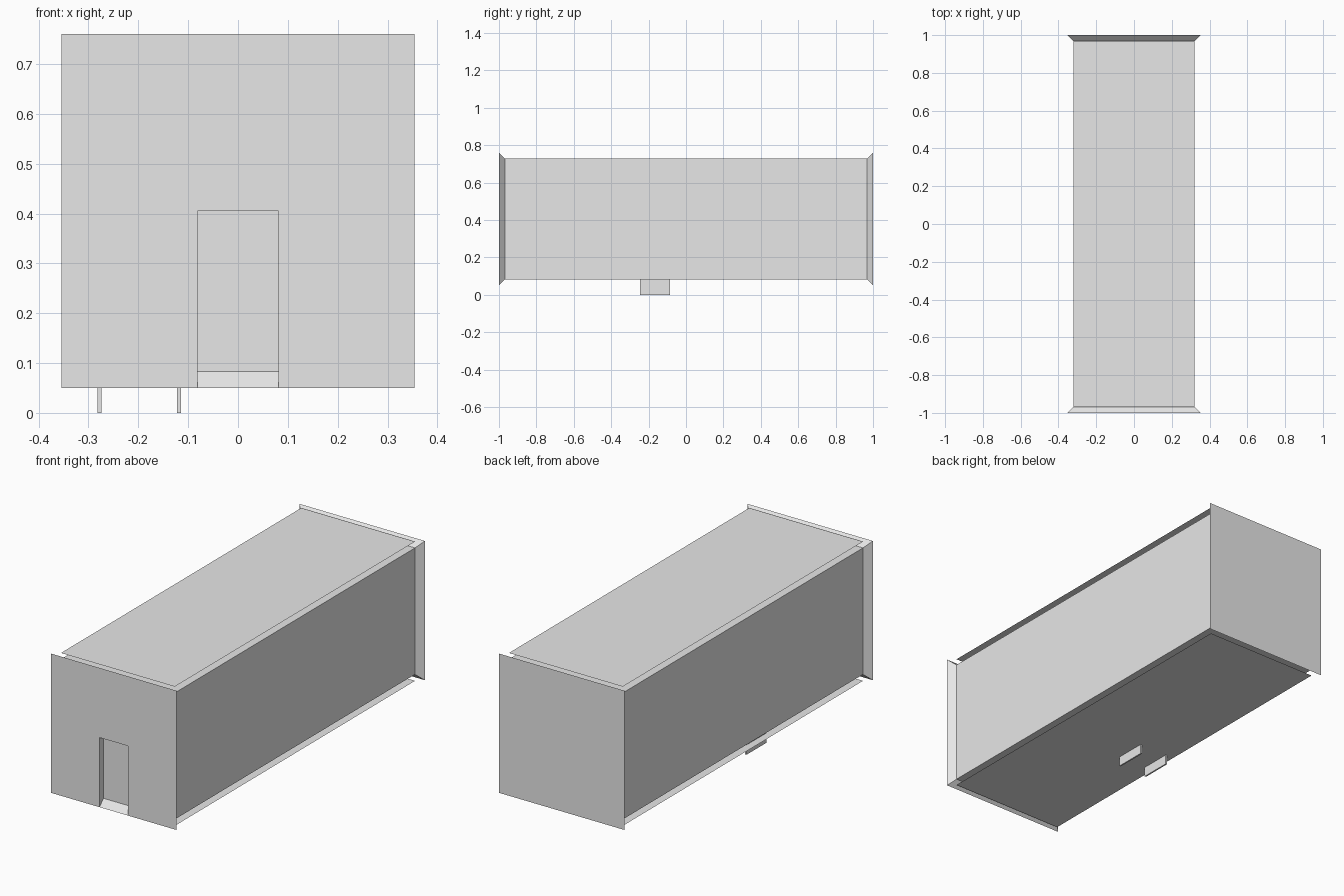
import bpy
import bmesh

cube = bpy.data.objects.get("Cube")
if cube:
    bpy.data.objects.remove(cube, do_unlink=True)

# Single flat colour
grey = bpy.data.materials.new("light_grey")
grey.use_nodes = True
colour = (0.8, 0.8, 0.8, 1)
grey.diffuse_color = colour
grey.node_tree.nodes["Principled BSDF"].inputs["Base Color"].default_value = colour

# Half width, half length, bottom and top of the body; outer rim of the ends
W, L, Z0, Z1 = 0.321, 0.968, 0.083, 0.728
RW, RL, R0, R1 = 0.354, 1.0, 0.05, 0.76
DOOR_W, DOOR_TOP = 0.081, 0.405


def finish(name, bm):
    mesh = bpy.data.meshes.new(name)
    bm.to_mesh(mesh)
    bm.free()
    obj = bpy.data.objects.new(name, mesh)
    bpy.context.collection.objects.link(obj)
    mesh.materials.append(grey)
    return obj


def box(name, x0, x1, y0, y1, z0, z1):
    bm = bmesh.new()
    bmesh.ops.create_cube(bm, size=1)
    for v in bm.verts:
        v.co.x = x1 if v.co.x > 0 else x0
        v.co.y = y1 if v.co.y > 0 else y0
        v.co.z = z1 if v.co.z > 0 else z0
    return finish(name, bm)


def sheet(name, z, flip=False):
    bm = bmesh.new()
    bmesh.ops.create_grid(bm, x_segments=1, y_segments=1, size=1)
    for v in bm.verts:
        v.co = (v.co.x * W, v.co.y * L, z)
    if flip:
        bmesh.ops.reverse_faces(bm, faces=bm.faces)
    return finish(name, bm)


def rectangle(w, y, z0, z1):
    return [(-w, y, z0), (w, y, z0), (w, y, z1), (-w, y, z1)]


def end_cap(name, side, doorway):
    """Flat end plate whose four edges slope back to the body."""
    bm = bmesh.new()

    def face(points):
        bm.faces.new([bm.verts.new(p) for p in points])

    outer = rectangle(RW, side * RL, R0, R1)
    inner = rectangle(W, side * L, Z0, Z1)
    for i in range(4):
        j = (i + 1) % 4
        quad = [outer[i], inner[i], inner[j], outer[j]]
        face(quad if side < 0 else quad[::-1])

    if doorway:
        # Plate with a notch, then the jambs and lintel of the recess
        front = rectangle(DOOR_W, side * RL, R0, DOOR_TOP)
        back = rectangle(DOOR_W, side * L, Z0, DOOR_TOP)
        face([outer[0], front[0], front[3], front[2], front[1],
              outer[1], outer[2], outer[3]])
        for i in (1, 2, 3):
            j = (i + 1) % 4
            face([front[i], front[j], back[j], back[i]])
    else:
        face(outer if side < 0 else outer[::-1])
    bmesh.ops.remove_doubles(bm, verts=bm.verts, dist=0.0001)
    return finish(name, bm)


# Long body with thin roof and floor sheets held off it
box("body", -W, W, -L, L, Z0, Z1)
sheet("roof_sheet", R1)
sheet("floor_sheet", R0, flip=True)

# Flared ends, the front one with a doorway
end_cap("front_end", -1, True)
end_cap("back_end", 1, False)

# Two thin tabs under the body
for name, x in (("right_tab", -0.278), ("left_tab", -0.118)):
    box(name, x - 0.004, x + 0.004, -0.245, -0.085, 0, Z0)
